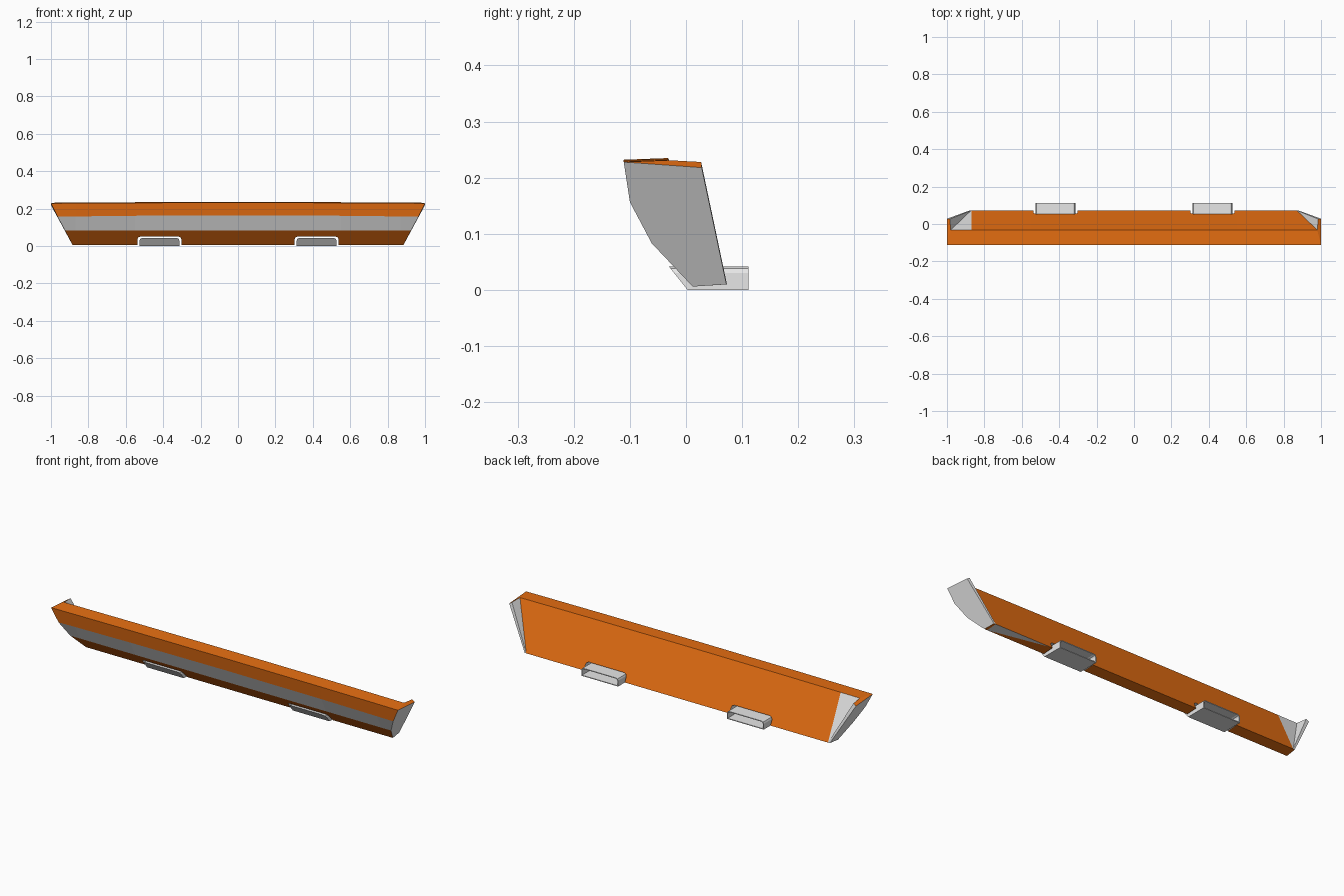
import bpy
import bmesh

cube = bpy.data.objects.get("Cube")
if cube:
    bpy.data.objects.remove(cube, do_unlink=True)


def material(name, rgb):
    mat = bpy.data.materials.new(name)
    mat.use_nodes = True
    mat.diffuse_color = (*rgb, 1)
    bsdf = next(n for n in mat.node_tree.nodes if n.type == "BSDF_PRINCIPLED")
    bsdf.inputs["Base Color"].default_value = (*rgb, 1)
    return mat


ORANGE, GREY = 0, 1
materials = [material("orange paint", (0.8, 0.158, 0.006)),
             material("light grey", (0.8, 0.8, 0.8))]


def finish(name, bm):
    bmesh.ops.remove_doubles(bm, verts=bm.verts, dist=0.0005)
    bmesh.ops.recalc_face_normals(bm, faces=bm.faces)
    mesh = bpy.data.meshes.new(name)
    bm.to_mesh(mesh)
    bm.free()
    for mat in materials:
        mesh.materials.append(mat)
    obj = bpy.data.objects.new(name, mesh)
    bpy.context.collection.objects.link(obj)
    return obj


# Bumper section: end x, y, z, bow at the middle, colour of the strip that follows
section = [
    (1.0, -0.111, 0.228, 0.004, ORANGE),
    (0.965, -0.1, 0.156, 0.008, GREY),
    (0.925, -0.061, 0.083, 0, ORANGE),
    (0.885, 0.012, 0.006, 0, ORANGE),
    (0.87, 0.073, 0.01, 0, ORANGE),
    (0.98, -0.032, 0.231, 0.004, ORANGE),
]
stations = [-1, -0.87, -0.55, 0, 0.55, 0.87, 1]
BOTTOM, BACK = 3, 4

bm = bmesh.new()
rings = []
for s in stations:
    ring = []
    for end, y, z, bow, _ in section:
        x = max(-end, min(end, s))
        ring.append(bm.verts.new((x, y, z + bow * (1 - x * x))))
    rings.append(ring)


def face(verts, colour):
    bm.faces.new(verts).material_index = colour


# Long strips, with the grey corner behind and the grey sliver below
for i, (a, b) in enumerate(zip(rings, rings[1:])):
    for j, part in enumerate(section):
        k = (j + 1) % len(section)
        colour = part[4]
        if j == BOTTOM and stations[i] == 0.55:
            face((a[j], b[j], a[k]), ORANGE)
            face((b[j], b[k], a[k]), GREY)
            continue
        if j == BACK and i == 0:
            colour = GREY
        outer = i in (0, len(stations) - 2)
        if outer and j == BOTTOM:
            inner, end = (b, a) if i == 0 else (a, b)
            face((inner[j], end[j], inner[k]), colour)
            end[k] = inner[k]
        elif outer and j == BACK:
            inner, end = (b, a) if i == 0 else (a, b)
            face((inner[j], end[k], inner[k]), colour)
        else:
            face((a[j], b[j], b[k], a[k]), colour)

# End wings that reach back past the panel
for side, ring in ((-1, rings[0]), (1, rings[-1])):
    f0, f1, f2, f3, corner, top = ring
    foot = bm.verts.new((side * 0.88, 0.072, 0.01))
    tip = bm.verts.new((side, 0.028, 0.218))
    lip = bm.verts.new((side * 0.985, 0.027, 0.228))
    face((f0, f1, f2, f3, foot, tip), GREY)
    face((f3, corner, foot), ORANGE)
    face((tip, foot, corner, lip), GREY)
    face((lip, corner, top), GREY)
    face((f0, tip, lip, top), ORANGE)
bmesh.ops.delete(bm, geom=[v for v in bm.verts if not v.link_faces], context="VERTS")
bumper = finish("bumper", bm)


def arch(cx, half, low, high, cut):
    """Rectangle with chamfered upper corners, as x and z pairs."""
    return [(cx - half, low), (cx + half, low),
            (cx + half, high - cut), (cx + half - cut * 0.3, high - cut * 0.3),
            (cx + half - cut, high), (cx - half + cut, high),
            (cx - half + cut * 0.3, high - cut * 0.3), (cx - half, high - cut)]


def loft(name, loops):
    """Skin a chain of equal loops and cap both ends."""
    bm = bmesh.new()
    rows = [[bm.verts.new(p) for p in loop] for loop in loops]
    for a, b in zip(rows, rows[1:]):
        for j in range(len(a)):
            k = (j + 1) % len(a)
            bm.faces.new((a[j], a[k], b[k], b[j]))
    bm.faces.new(rows[0])
    bm.faces.new(rows[-1])
    for f in bm.faces:
        f.material_index = GREY
    return finish(name, bm)


def slant(z):
    return 0.003 - 0.8 * z


for label, side in (("right", -1), ("left", 1)):
    cx = side * 0.42
    # Notch through the bumper
    hole = arch(cx, 0.118, -0.03, 0.05, 0.015)
    cutter = loft("notch_cutter", [[(x, y, z) for x, z in hole] for y in (-0.2, 0.2)])
    cutter.hide_render = True
    mod = bumper.modifiers.new("notch", "BOOLEAN")
    mod.operation = "DIFFERENCE"
    mod.solver = "EXACT"
    mod.object = cutter
    bpy.context.view_layer.objects.active = bumper
    bpy.ops.object.modifier_apply(modifier=mod.name)
    bpy.data.objects.remove(cutter, do_unlink=True)

    # Exhaust outlet: slanted closed front, open back
    outer = arch(cx, 0.106, 0, 0.042, 0.012)
    inner = arch(cx, 0.102, 0.004, 0.038, 0.01)
    loft(label + "_exhaust", [
        [(x, slant(z), z) for x, z in outer],
        [(x, 0.111, z) for x, z in outer],
        [(x, 0.111, z) for x, z in inner],
        [(x, slant(z) + 0.006, z) for x, z in inner]])
